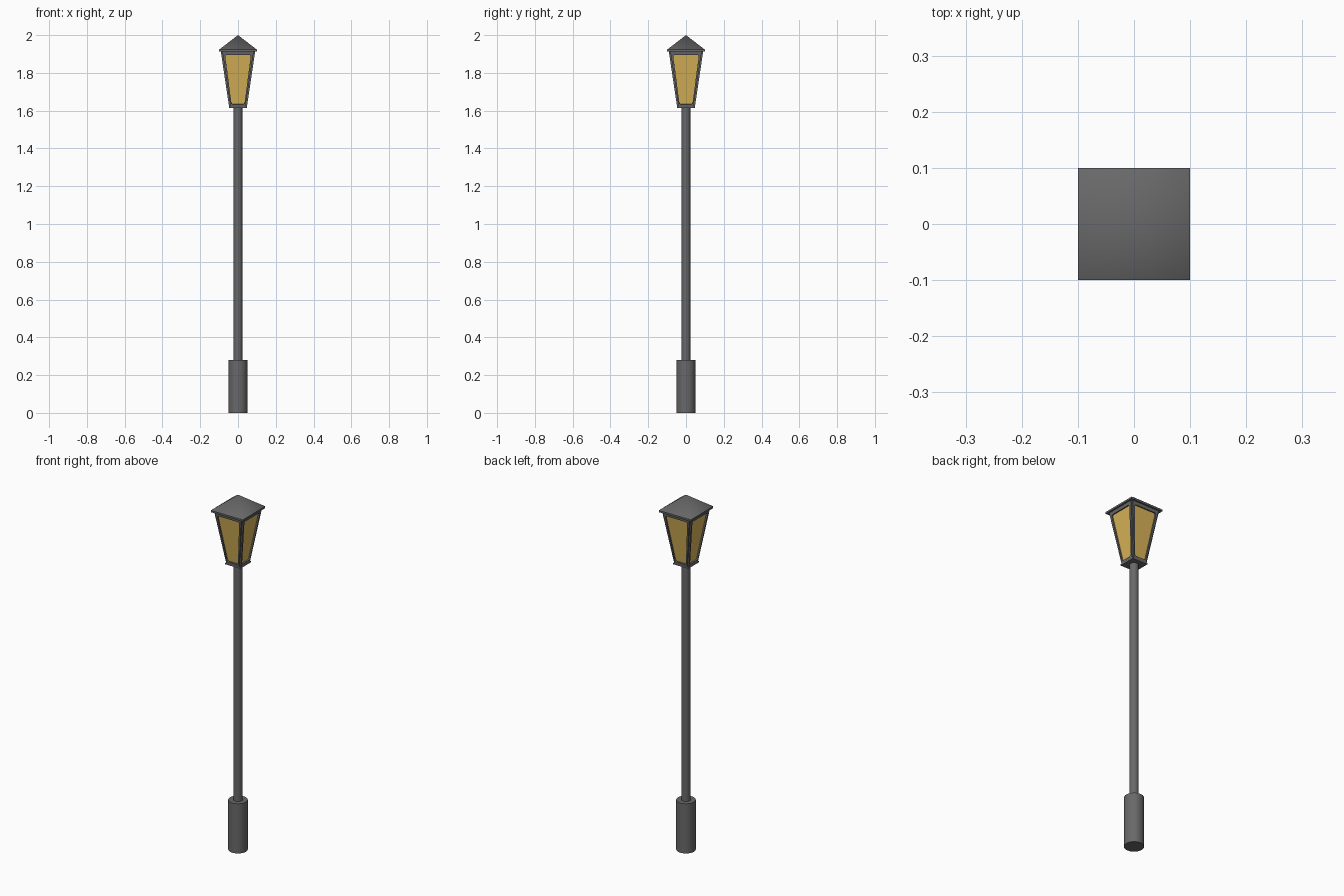
import bpy, bmesh, math
from mathutils import Vector, Matrix

if "Cube" in bpy.data.objects:
    bpy.data.objects.remove(bpy.data.objects["Cube"])


def material(name, rgb):
    m = bpy.data.materials.new(name)
    m.diffuse_color = (*rgb, 1)
    m.use_nodes = True
    m.node_tree.nodes["Principled BSDF"].inputs["Base Color"].default_value = m.diffuse_color
    return m


METAL = material("dark grey metal", (0.14, 0.14, 0.14))
GLASS = material("amber glass", (0.70, 0.46, 0.10))


def add(name, bm, mat, smooth=None):
    bmesh.ops.recalc_face_normals(bm, faces=bm.faces)
    me = bpy.data.meshes.new(name)
    bm.to_mesh(me)
    bm.free()
    ob = bpy.data.objects.new(name, me)
    bpy.context.collection.objects.link(ob)
    me.materials.append(mat)
    if smooth:
        bpy.ops.object.select_all(action='DESELECT')
        ob.select_set(True)
        bpy.context.view_layer.objects.active = ob
        bpy.ops.object.shade_smooth_by_angle(angle=math.radians(smooth))
    return ob


def lathe(name, r, z0, z1):
    bm = bmesh.new()
    bmesh.ops.create_cone(bm, cap_ends=True, segments=32, radius1=r, radius2=r, depth=z1 - z0,
                          matrix=Matrix.Translation((0, 0, (z0 + z1) / 2)))
    add(name, bm, METAL, 40)


def frustum(name, w0, w1, z0, z1, mat, smooth=None, cap=True):
    """Square tapered block with half widths w0 (bottom) and w1 (top)."""
    bm = bmesh.new()
    bmesh.ops.create_cone(bm, cap_ends=cap, segments=4, radius1=w0 * math.sqrt(2),
                          radius2=w1 * math.sqrt(2), depth=z1 - z0,
                          matrix=Matrix.Translation((0, 0, (z0 + z1) / 2)) @ Matrix.Rotation(math.pi / 4, 4, 'Z'))
    bmesh.ops.remove_doubles(bm, verts=bm.verts, dist=1e-5)
    add(name, bm, mat, smooth)


# Post
lathe("base", 0.05, 0, 0.28)
lathe("pole", 0.023, 0.27, 1.62)

# Lantern body
Z0, Z1, B0, B1 = 1.62, 1.914, 0.039, 0.083
frustum("lantern_floor", 0.047, 0.047, 1.613, 1.621, METAL)
frustum("lantern_glass", B0, B1, Z0, Z1, GLASS)

# Four frame plates with rounded openings, standing just proud of the glass
corners = [(-0.034, 1.634), (0.034, 1.634), (0.069, 1.897), (-0.069, 1.897)]
outer = [(-B0, Z0), (B0, Z0), (B1, Z1), (-B1, Z1)]


def rounded(i, r=0.012, n=4):
    p, a, b = (Vector(corners[k % 4]) for k in (i, i - 1, i + 1))
    s, e = p + (a - p).normalized() * r, p + (b - p).normalized() * r
    return [s * (1 - t) ** 2 + p * 2 * t * (1 - t) + e * t * t for t in (j / n for j in range(n + 1))]


def on_face(x, z):
    return (x, -(B0 + (B1 - B0) * (z - Z0) / (Z1 - Z0)), z)


for side in range(4):
    bm = bmesh.new()
    o = [bm.verts.new(on_face(*c)) for c in outer]
    inn = [[bm.verts.new(on_face(*p)) for p in rounded(i)] for i in range(4)]
    for i in range(4):
        k = (i + 1) % 4
        for a, b in zip(inn[i], inn[i][1:]):
            bm.faces.new((o[i], b, a))
        bm.faces.new((o[i], o[k], inn[k][0], inn[i][-1]))
    # thicken outwards
    normal = Vector((0, -1, -(B1 - B0) / (Z1 - Z0))).normalized()
    ext = bmesh.ops.extrude_face_region(bm, geom=bm.faces[:])
    bmesh.ops.translate(bm, vec=normal * 0.008,
                        verts=[v for v in ext["geom"] if isinstance(v, bmesh.types.BMVert)])
    bmesh.ops.rotate(bm, verts=bm.verts, cent=(0, 0, 0),
                     matrix=Matrix.Rotation(side * math.pi / 2, 3, 'Z'))
    add(f"lantern_frame_{side + 1}", bm, METAL)

# Roof: thin eave slab and a softly shaded pyramid
frustum("roof_eave", 0.1, 0.1, 1.913, 1.923, METAL)
frustum("roof", 0.1, 0, 1.923, 2.0, METAL, smooth=80, cap=False)
